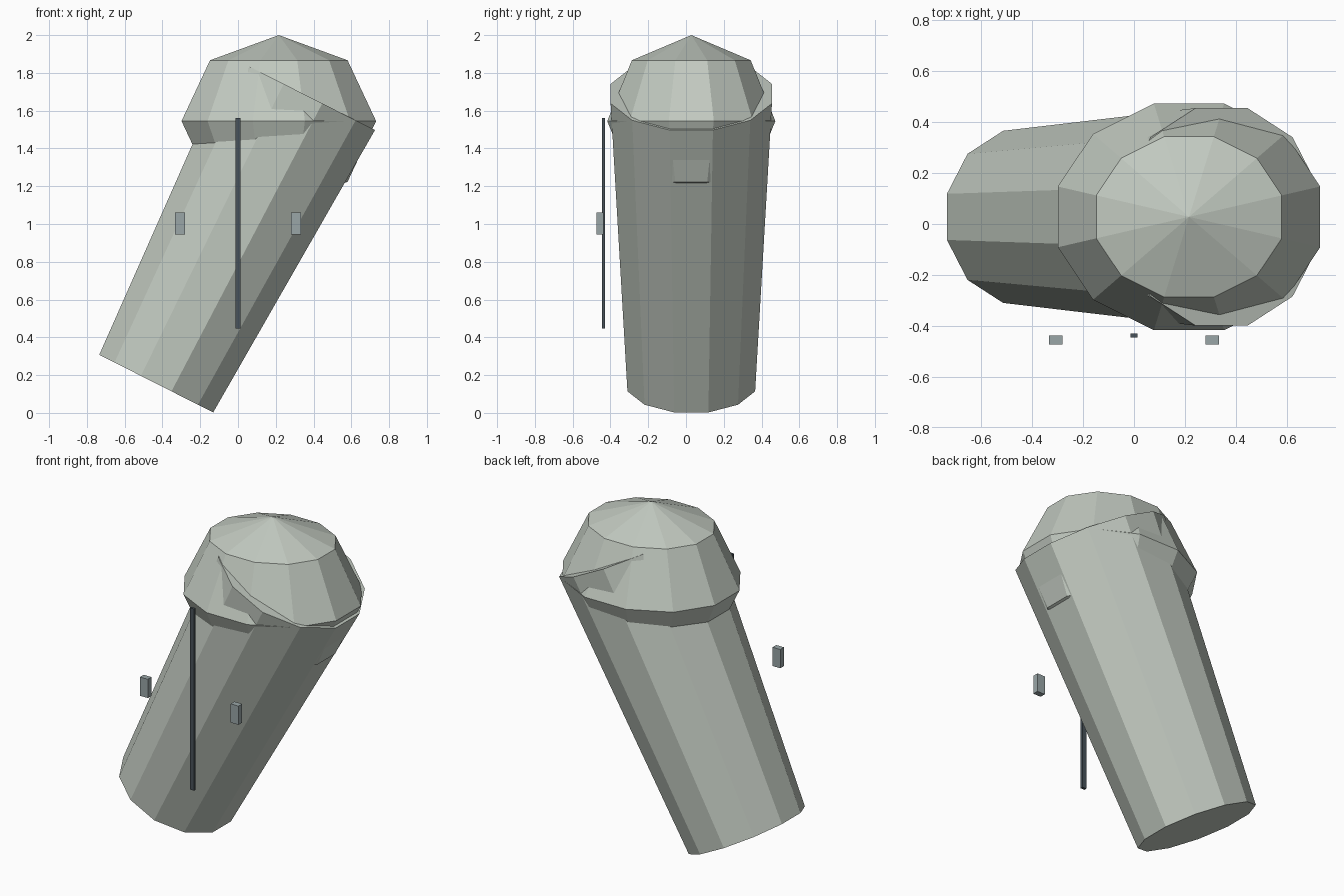
import bpy, math
from mathutils import Matrix, Vector

if "Cube" in bpy.data.objects:
    bpy.data.objects.remove(bpy.data.objects["Cube"])

def material(name, rgb):
    m = bpy.data.materials.new(name)
    m.diffuse_color = (*rgb, 1)
    m.use_nodes = True
    m.node_tree.nodes["Principled BSDF"].inputs["Base Color"].default_value = m.diffuse_color
    return m

pale = material("pale grey green", (0.54, 0.59, 0.53))
steel = material("blue grey", (0.32, 0.38, 0.39))
dark = material("dark slate", (0.065, 0.085, 0.10))

SIDES = 12
HALF = math.pi / SIDES
TO_CORNER = 1 / math.cos(HALF)   # flat distance -> corner radius
CENTRE_Y = 0.028

def finish(name, mat):
    ob = bpy.context.object
    ob.name = name
    ob.data.materials.append(mat)
    return ob

def box(name, centre, size, mat):
    bpy.ops.mesh.primitive_cube_add(size=1)
    ob = finish(name, mat)
    ob.data.transform(Matrix.Translation(centre) @ Matrix.Diagonal((*size, 1)))
    return ob

# Leaning, tapered bin body with flats facing the main axes
bottom = Vector((-0.433, CENTRE_Y, 0.155))
top = Vector((0.344, CENTRE_Y, 1.69))
axis = top - bottom
bpy.ops.mesh.primitive_cone_add(vertices=SIDES, radius1=0.338 * TO_CORNER,
                                radius2=0.427 * TO_CORNER, depth=axis.length)
body = finish("bin_body", pale)
lean = math.atan2(axis.x, axis.z)
body.data.transform(Matrix.Translation((bottom + top) / 2)
                    @ Matrix.Rotation(lean, 4, 'Y') @ Matrix.Rotation(HALF, 4, 'Z'))

# Upright faceted dome lid, its lower half sunk in the body
bpy.ops.mesh.primitive_uv_sphere_add(segments=SIDES, ring_count=4, radius=1)
lid = finish("dome_lid", pale)
lid.data.transform(Matrix.Translation((0.216, CENTRE_Y, 1.545))
                   @ Matrix.Diagonal((0.515 * TO_CORNER, 0.445 * TO_CORNER, 0.455, 1))
                   @ Matrix.Rotation(HALF, 4, 'Z'))

# Thin upright bar and two handles in front
box("front_bar", (0, -0.438, 1.003), (0.028, 0.016, 1.115), dark)
for side, label in ((-1, "left"), (1, "right")):
    box(label + "_handle", (side * 0.308, -0.455, 1.003), (0.053, 0.036, 0.115), steel)
